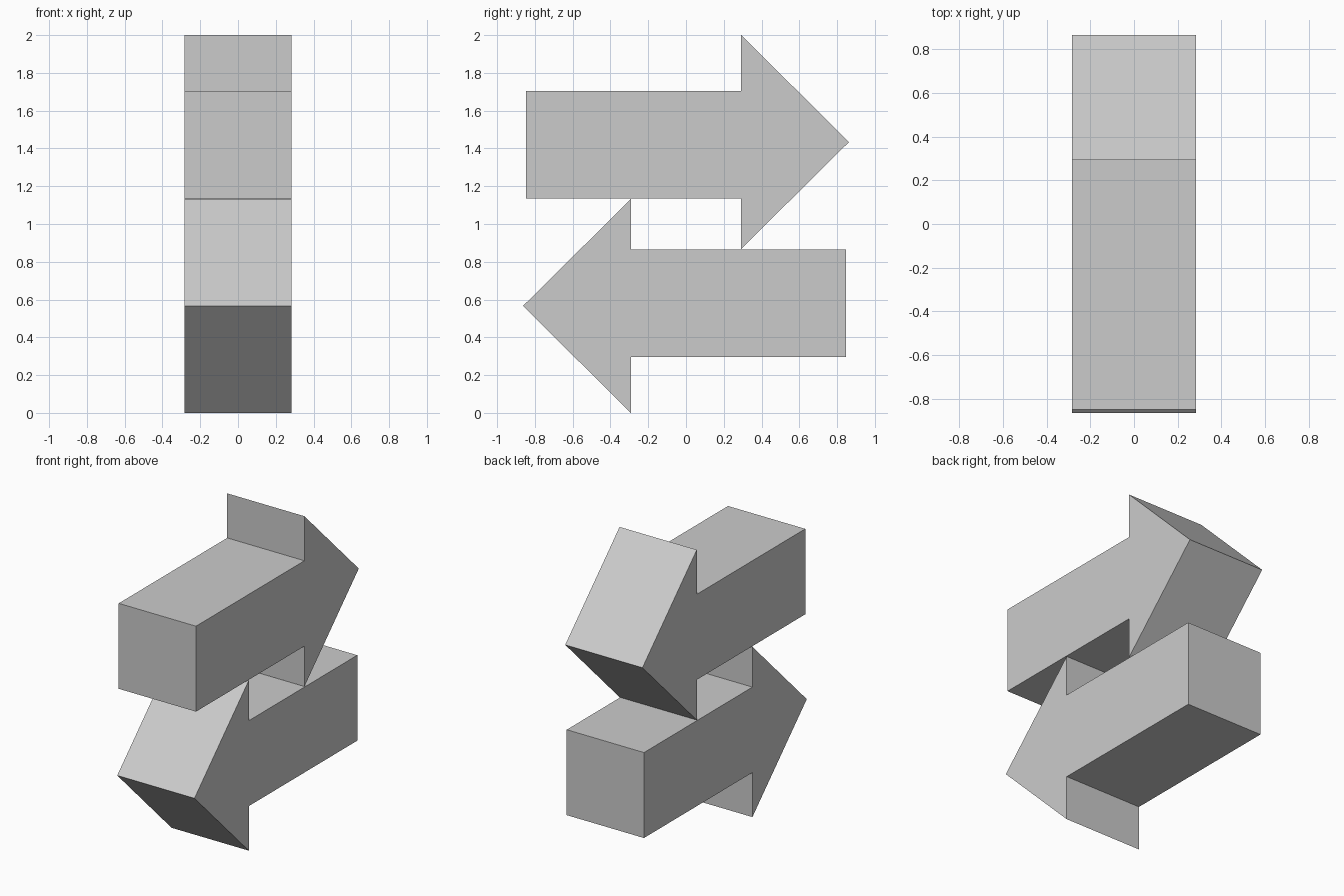
import bpy
import bmesh
from mathutils import Vector

cube = bpy.data.objects.get("Cube")
if cube:
    bpy.data.objects.remove(cube, do_unlink=True)

HALF_WIDTH = 0.284

grey = bpy.data.materials.new("light grey")
grey.use_nodes = True
colour = (0.6, 0.6, 0.6, 1)
grey.diffuse_color = colour
grey.node_tree.nodes["Principled BSDF"].inputs["Base Color"].default_value = colour

# Arrow outline in (y, z), pointing to the back
OUTLINE = [(-0.847, 1.136), (0.292, 1.136), (0.292, 0.868), (0.863, 1.434),
           (0.292, 2.0), (0.292, 1.704), (-0.847, 1.704)]


def arrow(name, outline):
    """Extrude an arrow outline across the width."""
    bm = bmesh.new()
    side = bm.faces.new([bm.verts.new((-HALF_WIDTH, y, z)) for y, z in outline])
    result = bmesh.ops.extrude_face_region(bm, geom=[side], use_keep_orig=True)
    moved = [g for g in result["geom"] if isinstance(g, bmesh.types.BMVert)]
    bmesh.ops.translate(bm, verts=moved, vec=Vector((2 * HALF_WIDTH, 0, 0)))
    bmesh.ops.recalc_face_normals(bm, faces=bm.faces)
    mesh = bpy.data.meshes.new(name)
    bm.to_mesh(mesh)
    bm.free()
    mesh.materials.append(grey)
    obj = bpy.data.objects.new(name, mesh)
    bpy.context.collection.objects.link(obj)
    return obj


# Upper arrow, and the lower one as its half turn about the centre
arrow("upper_arrow", OUTLINE)
arrow("lower_arrow", [(-y, 2 - z) for y, z in OUTLINE])
